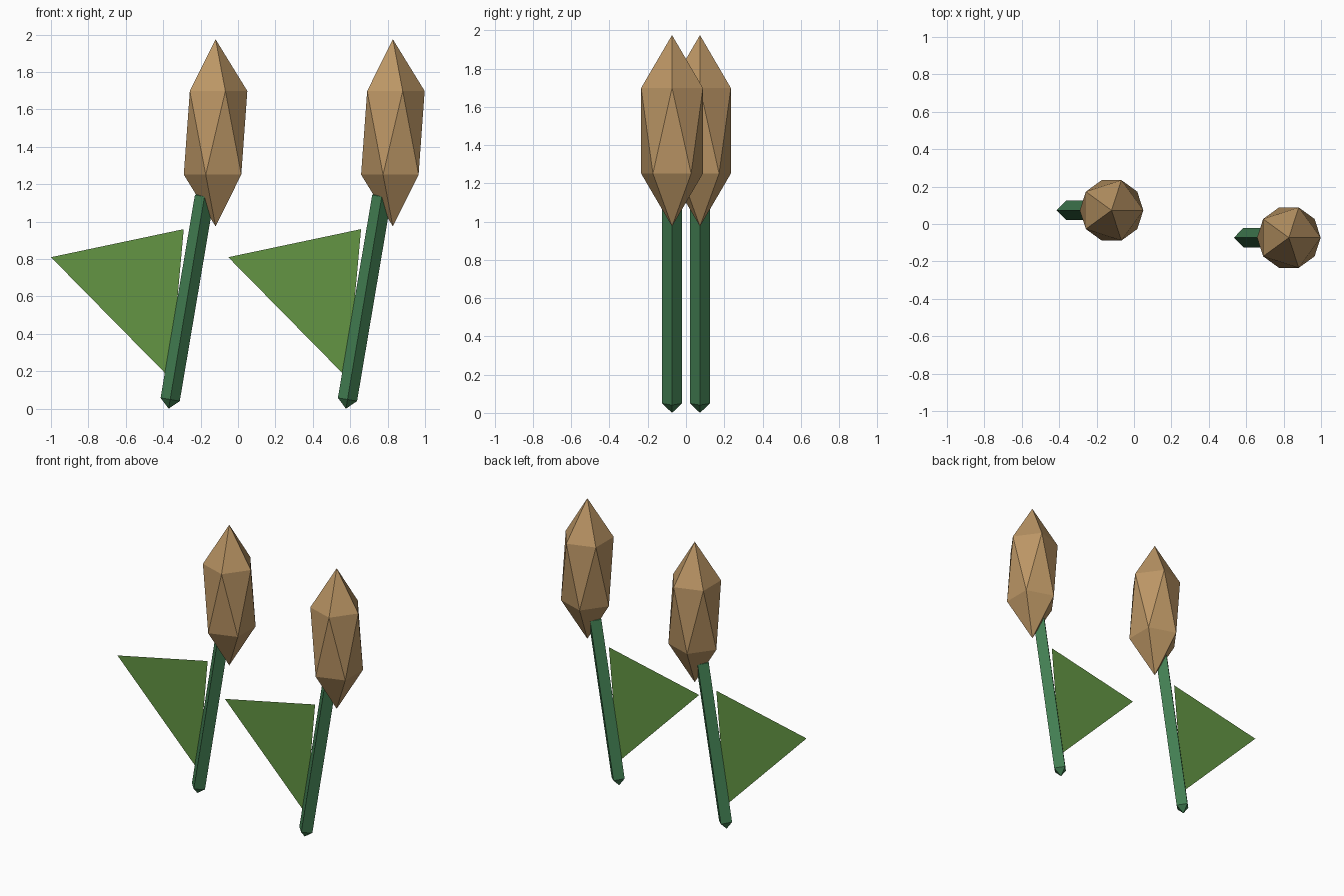
import bpy, bmesh, math
from mathutils import Matrix, Vector

cube = bpy.data.objects.get("Cube")
if cube:
    bpy.data.objects.remove(cube, do_unlink=True)


def material(name, rgb):
    m = bpy.data.materials.new(name)
    m.use_nodes = True
    m.diffuse_color = (*rgb, 1)
    m.node_tree.nodes["Principled BSDF"].inputs["Base Color"].default_value = (*rgb, 1)
    return m


BROWN = material("seed_head_brown", (0.50, 0.305, 0.13))
STEM = material("stem_dark_green", (0.055, 0.21, 0.085))
LEAF = material("leaf_green", (0.125, 0.30, 0.056))


def add_object(name, bm, mat, offset):
    mesh = bpy.data.meshes.new(name)
    bm.to_mesh(mesh)
    bm.free()
    mesh.materials.append(mat)
    ob = bpy.data.objects.new(name, mesh)
    ob.location = offset
    bpy.context.collection.objects.link(ob)


def seed_head(name, offset):
    # Stretched twenty-sided ball
    bm = bmesh.new()
    bmesh.ops.create_icosphere(bm, subdivisions=1, radius=1)
    bmesh.ops.scale(bm, vec=(0.19, 0.19, 0.5), verts=bm.verts)
    bmesh.ops.translate(bm, vec=(-0.12, 0, 1.475), verts=bm.verts)
    add_object(name, bm, BROWN, offset)


def stem(name, offset):
    # Four-sided rod with pointed ends, leaning towards +x
    bm = bmesh.new()
    radius, length = 0.052, 1.2
    rings = [[bm.verts.new((radius * math.cos(a), radius * math.sin(a), z))
              for a in (i * math.pi / 2 for i in range(4))]
             for z in (0.05, length - 0.05)]
    bottom, top = bm.verts.new((0, 0, 0)), bm.verts.new((0, 0, length))
    for i in range(4):
        j = (i + 1) % 4
        bm.faces.new((rings[0][i], rings[0][j], rings[1][j], rings[1][i]))
        bm.faces.new((bottom, rings[0][j], rings[0][i]))
        bm.faces.new((top, rings[1][i], rings[1][j]))
    lean = Matrix.Translation((-0.371, 0, 0)) @ Matrix.Rotation(math.radians(9.6), 4, "Y")
    bm.transform(lean)
    add_object(name, bm, STEM, offset)


def leaf(name, offset):
    # Single flat triangle growing out of the stem
    bm = bmesh.new()
    corners = [(-1, 0.81), (-0.363, 0.163), (-0.29, 0.96)]
    bm.faces.new([bm.verts.new((x, 0, z)) for x, z in corners])
    add_object(name, bm, LEAF, offset)


# Two identical reeds, side by side
for side, offset in (("right", Vector((0, 0.073, 0))), ("left", Vector((0.948, -0.073, 0)))):
    seed_head("seed_head_" + side, offset)
    stem("stem_" + side, offset)
    leaf("leaf_" + side, offset)
